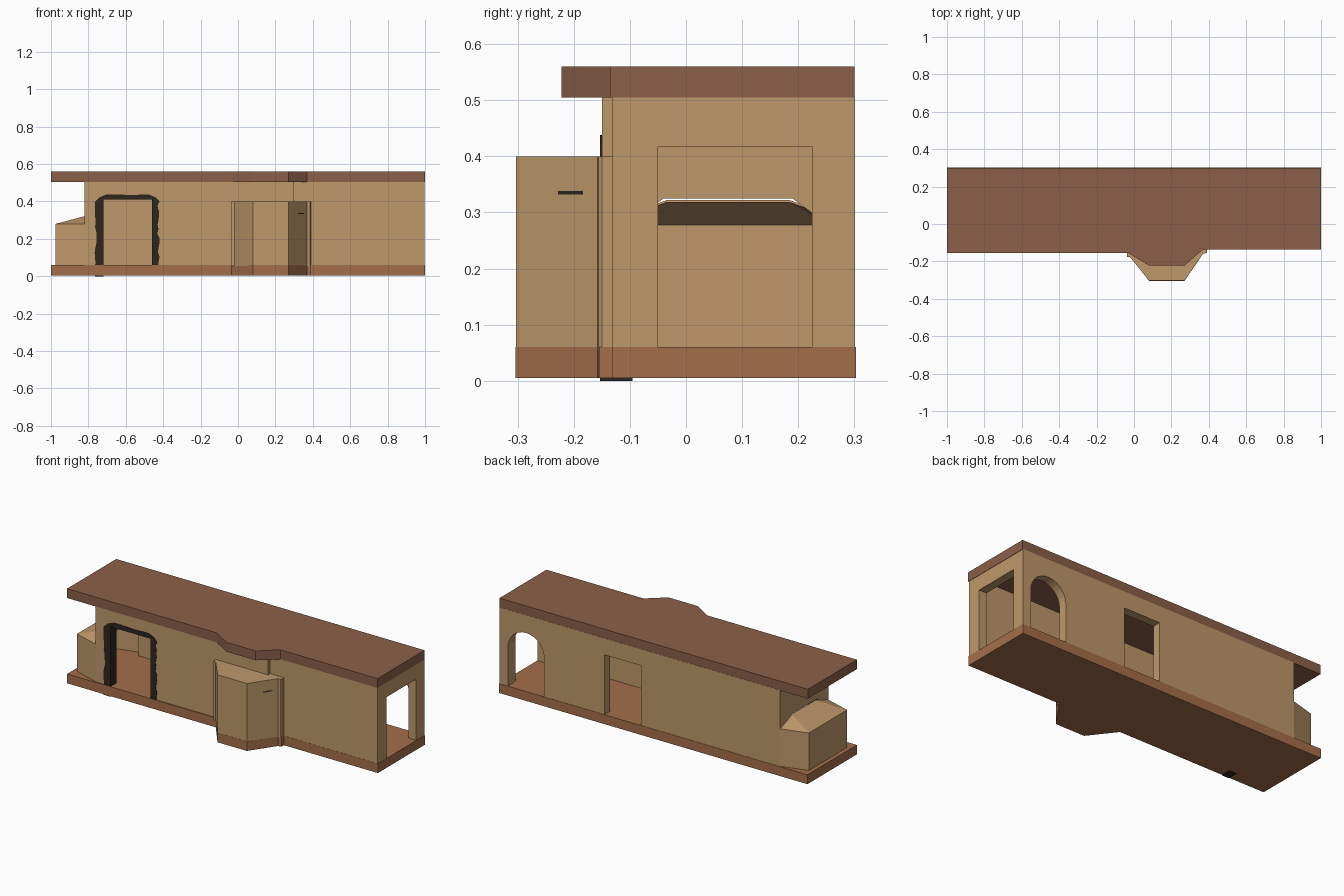
import bpy, bmesh, math, random

if "Cube" in bpy.data.objects:
    bpy.data.objects.remove(bpy.data.objects["Cube"])

random.seed(4)


def material(name, rgb):
    m = bpy.data.materials.new(name)
    lin = [((c / 255 + 0.055) / 1.055) ** 2.4 for c in rgb]
    m.diffuse_color = (*lin, 1)
    m.use_nodes = True
    m.node_tree.nodes["Principled BSDF"].inputs["Base Color"].default_value = m.diffuse_color
    return m


WALL = material("tan_plaster", (190, 152, 106))
FLOOR = material("terracotta", (164, 110, 74))
ROOF = material("brown_roof", (139, 96, 72))
DARK = material("dark_timber", (46, 38, 30))


def finish(name, bm, mat):
    bmesh.ops.recalc_face_normals(bm, faces=bm.faces)
    me = bpy.data.meshes.new(name)
    bm.to_mesh(me)
    bm.free()
    ob = bpy.data.objects.new(name, me)
    bpy.context.collection.objects.link(ob)
    if mat:
        me.materials.append(mat)
    return ob


def prism(name, pts, axis, lo, hi, mat=None):
    """Extrude a 2D outline along an axis."""
    place = {'x': lambda a, b, t: (t, a, b),
             'y': lambda a, b, t: (a, t, b),
             'z': lambda a, b, t: (a, b, t)}[axis]
    bm = bmesh.new()
    low = [bm.verts.new(place(a, b, lo)) for a, b in pts]
    top = [bm.verts.new(place(a, b, hi)) for a, b in pts]
    n = len(pts)
    bm.faces.new(low)
    bm.faces.new(top)
    for i in range(n):
        j = (i + 1) % n
        bm.faces.new((low[i], low[j], top[j], top[i]))
    return finish(name, bm, mat)


def rect(a0, a1, b0, b1):
    return [(a0, b0), (a1, b0), (a1, b1), (a0, b1)]


def cut(ob, pts, axis, lo, hi):
    cutter = prism("cutter", pts, axis, lo, hi)
    mod = ob.modifiers.new("cut", 'BOOLEAN')
    mod.operation = 'DIFFERENCE'
    mod.solver = 'EXACT'
    mod.object = cutter
    bpy.context.view_layer.objects.active = ob
    bpy.ops.object.modifier_apply(modifier=mod.name)
    bpy.data.objects.remove(cutter)


# Floor slab and roof slab, each with a bay bump at the front
prism("floor_slab", [(-1, -.155), (-.035, -.155), (-.02, -.175), (.08, -.304), (.27, -.304),
                     (.37, -.158), (.39, -.155), (.39, -.132), (1, -.132), (1, .303),
                     (-1, .303)], 'z', .005, .06, FLOOR)
prism("roof_slab", [(-1, -.155), (-.03, -.155), (.08, -.222), (.27, -.222), (.37, -.135),
                    (1, -.135), (1, .3), (-1, .3)], 'z', .505, .56, ROOF)

# Wall shell with a small step along the front
walls = prism("walls", [(-.82, -.15), (.3, -.15), (.3, -.131), (.998, -.131),
                        (.998, .301), (-.82, .301)], 'z', .056, .507, WALL)
cut(walls, [(-.77, -.1), (.3, -.1), (.3, -.081), (.948, -.081), (.948, .25), (-.77, .25)],
    'z', 0, .6)
cut(walls, rect(-.725, -.455, 0, .415), 'y', -.2, 0)      # front doorway
cut(walls, rect(0, .35, 0, .37), 'y', -.2, 0)             # opening to the bay
cut(walls, rect(-.05, .225, 0, .418), 'x', .9, 1.1)       # right end doorway
cut(walls, rect(.08, .318, 0, .41), 'y', .2, .4)          # back doorway
arch = [(.71, 0), (.945, 0)] + [(.8275 + .1175 * math.cos(math.pi * i / 16),
                                 .285 + .1175 * math.sin(math.pi * i / 16))
                                for i in range(17)]
cut(walls, arch, 'y', .2, .4)                             # back archway
cut(walls, [(-.1, 0), (.25, 0), (.25, .28), (.19, .325), (-.04, .325), (-.1, .28)],
    'x', -.9, -.7)                                        # opening to the alcove

# Hollow bay at the front
bay = prism("front_bay", [(-.038, -.12), (-.038, -.175), (-.02, -.178), (.08, -.303),
                          (.27, -.303), (.37, -.158), (.385, -.156), (.39, -.15),
                          (.39, -.12)], 'z', .056, .4, WALL)
cut(bay, [(0, -.05), (0, -.16), (.095, -.273), (.255, -.273), (.345, -.15), (.345, -.05)],
    'z', 0, .37)
# Small dark mark on the bay's right side
prism("bay_mark", [(.322, -.2285), (.352, -.185), (.35, -.183), (.32, -.2265)],
      'z', .332, .338, DARK)

# Tapered alcove with a hipped top at the left end
bm = bmesh.new()
plan = [(-.818, .299), (-.975, .255), (-.975, -.1), (-.818, -.148)]
low = [bm.verts.new((x, y, .058)) for x, y in plan]
mid = [bm.verts.new((x, y, .28)) for x, y in plan]
tip = [bm.verts.new((-.818, y, .322)) for y in (.185, -.035)]
for i in range(3):
    bm.faces.new((low[i], low[i + 1], mid[i + 1], mid[i]))
bm.faces.new((mid[1], mid[2], tip[1], tip[0]))
bm.faces.new((mid[0], mid[1], tip[0]))
bm.faces.new((mid[2], mid[3], tip[1]))
alcove = finish("alcove", bm, WALL)
solid = alcove.modifiers.new("thickness", 'SOLIDIFY')
solid.thickness = .004
solid.offset = -1


# Rough timber frame around the front doorway
def rough(v, s):
    return v + random.uniform(-s, s)


left = [(rough(-.761, .006), .02 + .38 * i / 14) for i in range(15)]
top = [(-.74 + .3 * i / 8, .428 + (.008 if 0 < i < 8 else -.008) + rough(0, .003))
       for i in range(9)]
right = [(rough(-.425, .007), .40 - .32 * i / 13) for i in range(14)]
outline = ([(-.72, 0), (-.765, 0)] + left + top + right
           + [(-.425, .058), (-.46, .058), (-.46, .41), (-.72, .41)])
prism("door_frame", outline, 'y', -.153, -.095, DARK)
